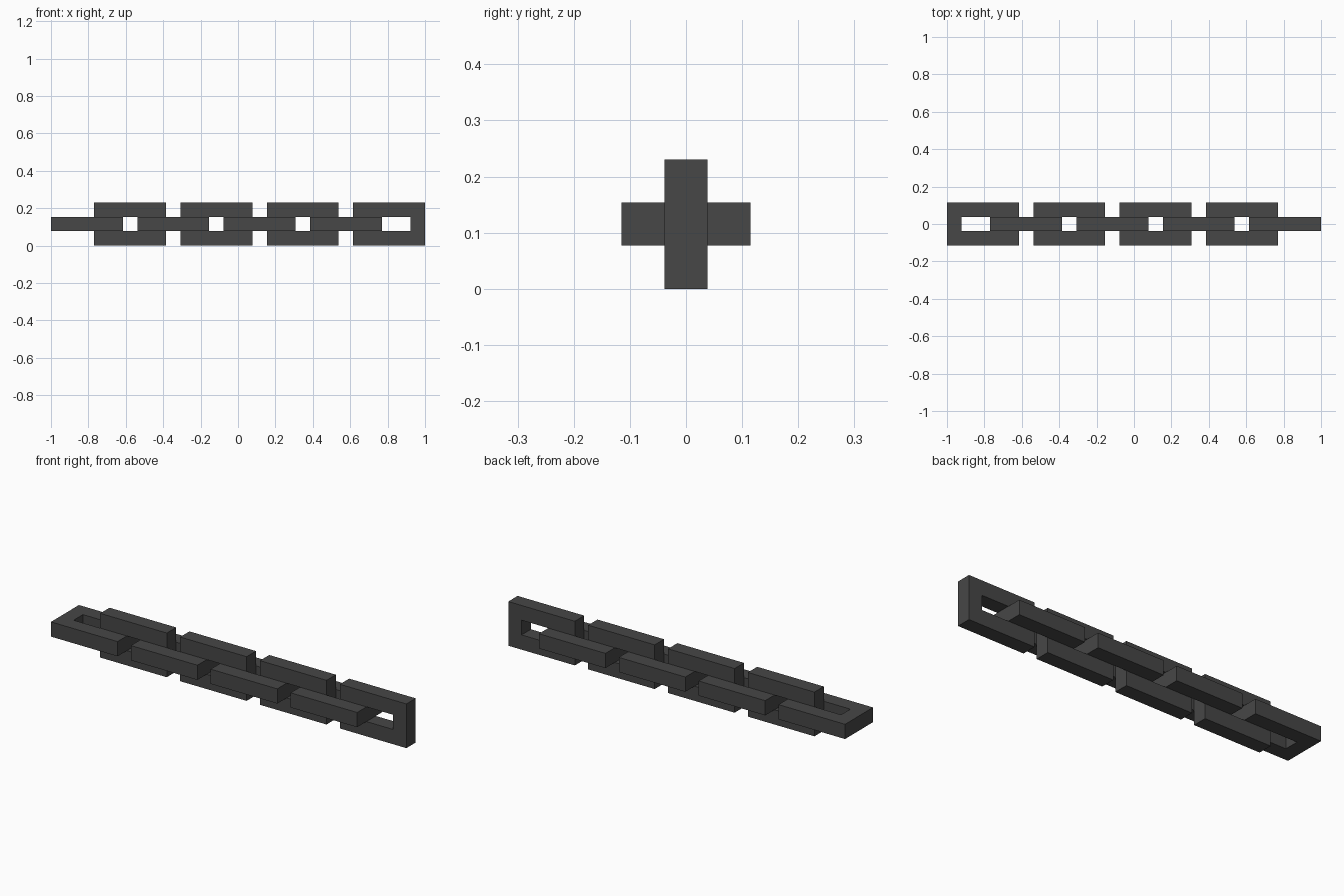
import bpy, bmesh, math
from mathutils import Matrix

cube = bpy.data.objects.get("Cube")
if cube:
    bpy.data.objects.remove(cube, do_unlink=True)

LINKS = 8
U = 2 / (3 * LINKS + 2)          # bar thickness; a link is 5 x 3 x 1 units

# Dark iron colour
iron = bpy.data.materials.new("dark_iron")
iron.use_nodes = True
colour = (0.063, 0.063, 0.063, 1)
iron.diffuse_color = colour
iron.node_tree.nodes["Principled BSDF"].inputs["Base Color"].default_value = colour


def link_mesh():
    """Flat rectangular ring, extruded to one bar thickness."""
    bm = bmesh.new()

    def loop(hx, hy):
        return [bm.verts.new((sx * hx * U, sy * hy * U, -U / 2))
                for sx, sy in ((-1, -1), (1, -1), (1, 1), (-1, 1))]

    outer, inner = loop(2.5, 1.5), loop(1.5, 0.5)
    ring = [bm.faces.new((outer[i], outer[(i + 1) % 4], inner[(i + 1) % 4], inner[i]))
            for i in range(4)]
    extruded = bmesh.ops.extrude_face_region(bm, geom=ring, use_keep_orig=True)
    top = [g for g in extruded["geom"] if isinstance(g, bmesh.types.BMVert)]
    bmesh.ops.translate(bm, verts=top, vec=(0, 0, U))
    bmesh.ops.recalc_face_normals(bm, faces=bm.faces)
    mesh = bpy.data.meshes.new("chain_link")
    bm.to_mesh(mesh)
    bm.free()
    mesh.materials.append(iron)
    return mesh


# Alternate flat and upright links along x, each hooked through the next
mesh = link_mesh()
for i in range(LINKS):
    kind = "upright" if i % 2 else "flat"
    link = bpy.data.objects.new(f"{kind}_link_{i // 2 + 1}", mesh)
    link.matrix_world = (Matrix.Translation((-1 + (2.5 + 3 * i) * U, 0, 1.5 * U))
                         @ Matrix.Rotation(math.pi / 2 * (i % 2), 4, 'X'))
    bpy.context.collection.objects.link(link)
